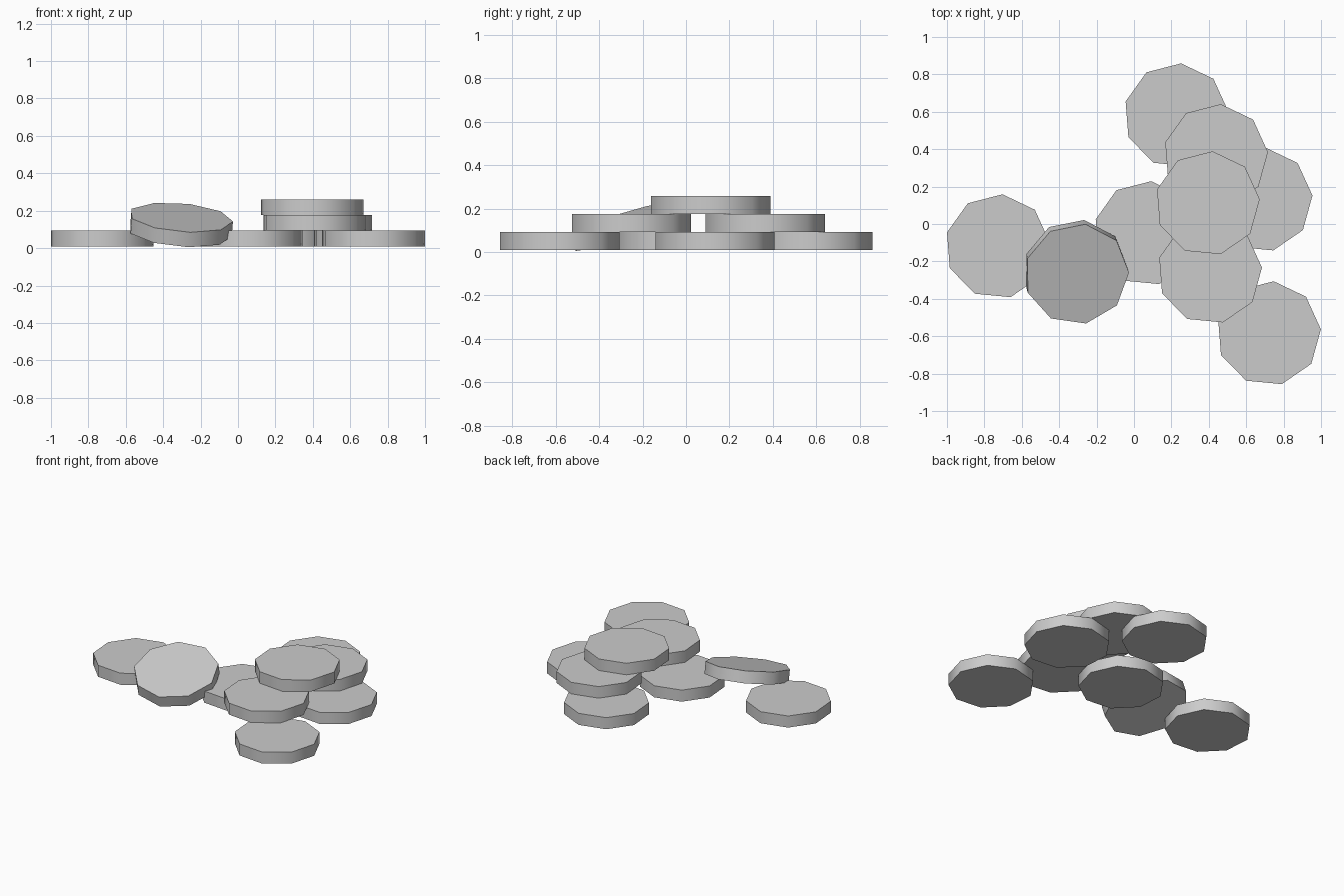
import bpy
from math import radians
from mathutils import Matrix, Vector

if "Cube" in bpy.data.objects:
    bpy.data.objects.remove(bpy.data.objects["Cube"], do_unlink=True)

RADIUS, THICK, BASE = 0.28, 0.083, 0.01

grey = bpy.data.materials.new("plain grey")
grey.use_nodes = True
colour = (0.6, 0.6, 0.6, 1)
grey.diffuse_color = colour
grey.node_tree.nodes["Principled BSDF"].inputs["Base Color"].default_value = colour


def add_disc(name, top_centre, normal=(0, 0, 1), spin=4.5):
    """Nine-sided disc hanging below its top centre, facing along normal."""
    bpy.ops.mesh.primitive_cylinder_add(vertices=9, radius=RADIUS, depth=THICK)
    disc = bpy.context.object
    disc.name = name
    # turn a corner onto +x, then apply the spin
    turn = Matrix.Rotation(radians(spin - 90), 4, "Z")
    lean = Vector((0, 0, 1)).rotation_difference(Vector(normal)).to_matrix().to_4x4()
    drop = Matrix.Translation((0, 0, -THICK / 2))
    disc.matrix_world = Matrix.Translation(top_centre) @ lean @ turn @ drop
    disc.data.materials.append(grey)
    # rounded-looking rim with sharp top and bottom edges
    bpy.ops.object.shade_smooth_by_angle(angle=radians(50))


# Flat discs: name, x, y, layer in the pile
flat_discs = [
    ("left_outer_disc", -0.73, -0.12, 1),
    ("back_disc", 0.225, 0.58, 1),
    ("side_disc", 0.675, 0.13, 1),
    ("middle_disc", 0.065, -0.05, 1),
    ("front_disc", 0.72, -0.585, 1),
    ("second_layer_back_disc", 0.437, 0.362, 2),
    ("second_layer_front_disc", 0.405, -0.255, 2),
    ("top_disc", 0.393, 0.11, 3),
]
for name, x, y, layer in flat_discs:
    add_disc(name.replace("left_outer", "right_outer"), (x, y, BASE + layer * THICK))

# Disc leaning on its neighbours
add_disc("leaning_disc", (-0.306, -0.268, 0.164), (0.085, -0.286, 1), 1)
